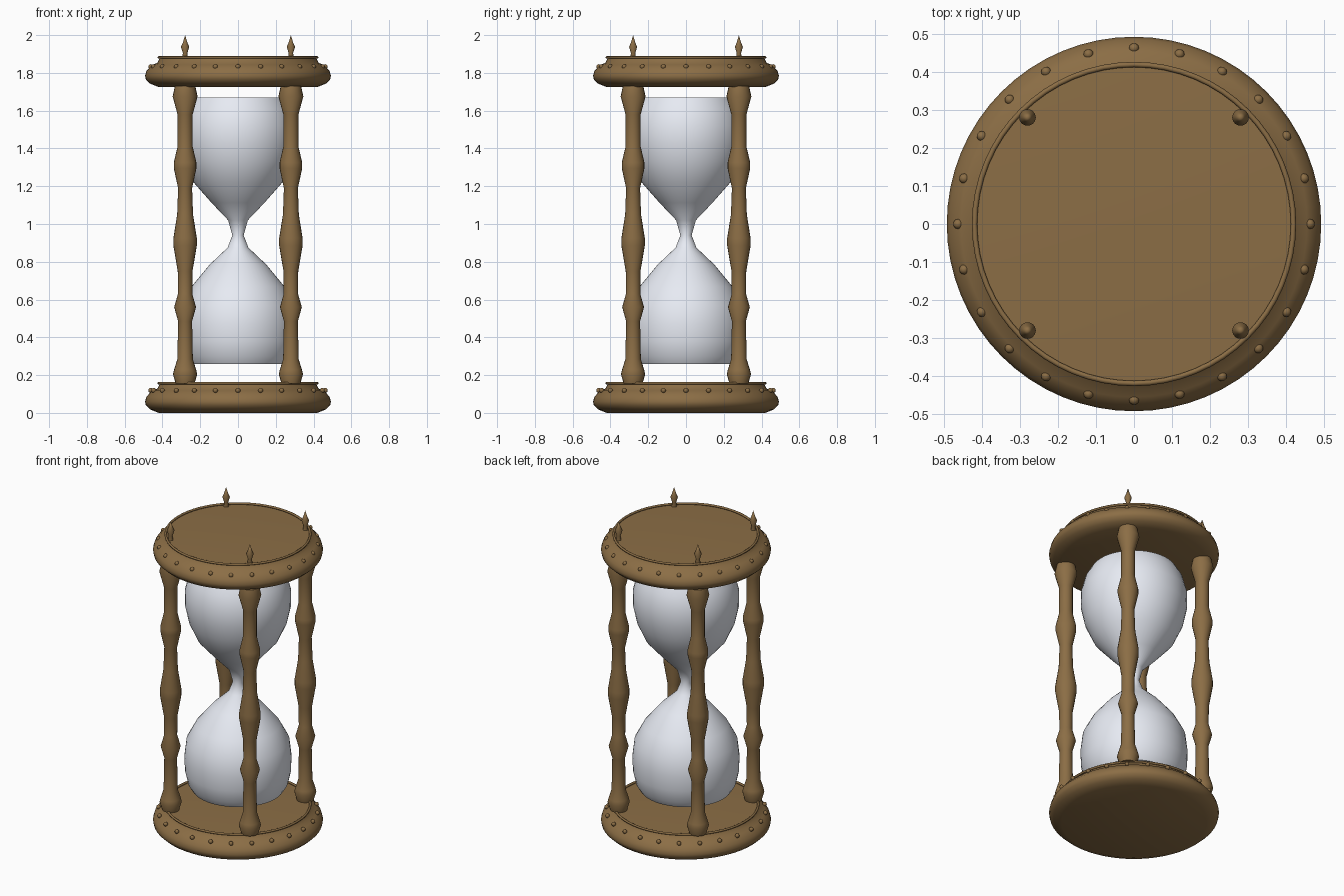
import bpy, bmesh
from math import sin, cos, pi, radians

if "Cube" in bpy.data.objects:
    bpy.data.objects.remove(bpy.data.objects["Cube"])


def material(name, rgb):
    m = bpy.data.materials.new(name)
    m.diffuse_color = (*rgb, 1)
    m.use_nodes = True
    m.node_tree.nodes["Principled BSDF"].inputs["Base Color"].default_value = m.diffuse_color
    return m


WOOD = material("wood", (0.26, 0.155, 0.06))
GLASS = material("glass", (0.80, 0.83, 0.90))


def finish(ob, mat, angle):
    ob.data.materials.append(mat)
    bpy.ops.object.select_all(action='DESELECT')
    ob.select_set(True)
    bpy.context.view_layer.objects.active = ob
    bpy.ops.object.shade_smooth_by_angle(angle=radians(angle))
    return ob


def lathe(name, profile, mat, loc=(0, 0, 0), sides=48, angle=50):
    """Turn a (radius, z) profile, listed bottom to top, into a closed solid."""
    bm = bmesh.new()
    rings = []
    for r, z in profile:
        if r == 0:
            rings.append([bm.verts.new((0, 0, z))] * sides)
        else:
            rings.append([bm.verts.new((r * cos(2 * pi * i / sides), r * sin(2 * pi * i / sides), z))
                          for i in range(sides)])
    for a, b in zip(rings, rings[1:]):
        for i in range(sides):
            j = (i + 1) % sides
            bm.faces.new(dict.fromkeys((a[i], a[j], b[j], b[i])))
    me = bpy.data.meshes.new(name)
    bm.to_mesh(me)
    bm.free()
    ob = bpy.data.objects.new(name, me)
    ob.location = loc
    bpy.context.collection.objects.link(ob)
    return finish(ob, mat, angle)


def studs(name, z):
    """Ring of 24 small round nails in one object."""
    bm = bmesh.new()
    for i in range(24):
        a = 2 * pi * i / 24
        new = bmesh.ops.create_uvsphere(bm, u_segments=12, v_segments=8, radius=0.013)["verts"]
        bmesh.ops.translate(bm, verts=new, vec=(0.462 * cos(a), 0.462 * sin(a), z))
    me = bpy.data.meshes.new(name)
    bm.to_mesh(me)
    bm.free()
    ob = bpy.data.objects.new(name, me)
    bpy.context.collection.objects.link(ob)
    finish(ob, WOOD, 60)


# end plates with rim bead and studs
PLATE = [(0, 0), (0.42, 0), (0.465, 0.018), (0.488, 0.04), (0.492, 0.06), (0.485, 0.085),
         (0.455, 0.118), (0.428, 0.127), (0.415, 0.152), (0.25, 0.158), (0, 0.160)]
for name, z in (("base", 0), ("top", 1.725)):
    lathe(name + "_plate", PLATE, WOOD, (0, 0, z), 64)
    bpy.ops.mesh.primitive_torus_add(major_radius=0.419, minor_radius=0.007, major_segments=64,
                                     minor_segments=8, location=(0, 0, z + 0.157))
    bead = bpy.context.object
    bead.name = name + "_bead"
    finish(bead, WOOD, 80)
    studs(name + "_studs", z + (0.119 if z == 0 else 0.108))

# turned posts and the finials above them
POST = [(0, 0.155), (0.05, 0.155), (0.064, 0.205), (0.058, 0.23), (0.041, 0.285), (0.037, 0.485),
        (0.058, 0.56), (0.038, 0.63), (0.039, 0.75), (0.062, 0.885), (0.062, 0.925), (0.042, 1.05),
        (0.037, 1.19), (0.06, 1.295), (0.06, 1.325), (0.04, 1.41), (0.04, 1.58), (0.066, 1.675),
        (0.054, 1.73), (0, 1.73)]
FINIAL = [(0, 1.87), (0.016, 1.87), (0.012, 1.905), (0.022, 1.938), (0.012, 1.96), (0, 2.0)]
for side, x in (("left", -0.28), ("right", 0.28)):
    for end, y in (("front", -0.28), ("back", 0.28)):
        lathe(f"{end}_{side}_post", POST, WOOD, (x, y, 0), 20)
        lathe(f"{end}_{side}_finial", FINIAL, WOOD, (x, y, 0), 14)

# glass bulbs
BULBS = [(0, 0.26), (0.265, 0.26), (0.29, 0.30), (0.308, 0.38), (0.31, 0.47), (0.298, 0.57),
         (0.245, 0.67), (0.15, 0.785), (0.055, 0.875), (0.03, 0.94), (0.052, 1.02), (0.14, 1.112),
         (0.235, 1.22), (0.285, 1.33), (0.307, 1.43), (0.308, 1.52), (0.285, 1.61), (0.25, 1.67),
         (0, 1.67)]
lathe("glass_bulbs", BULBS, GLASS)
